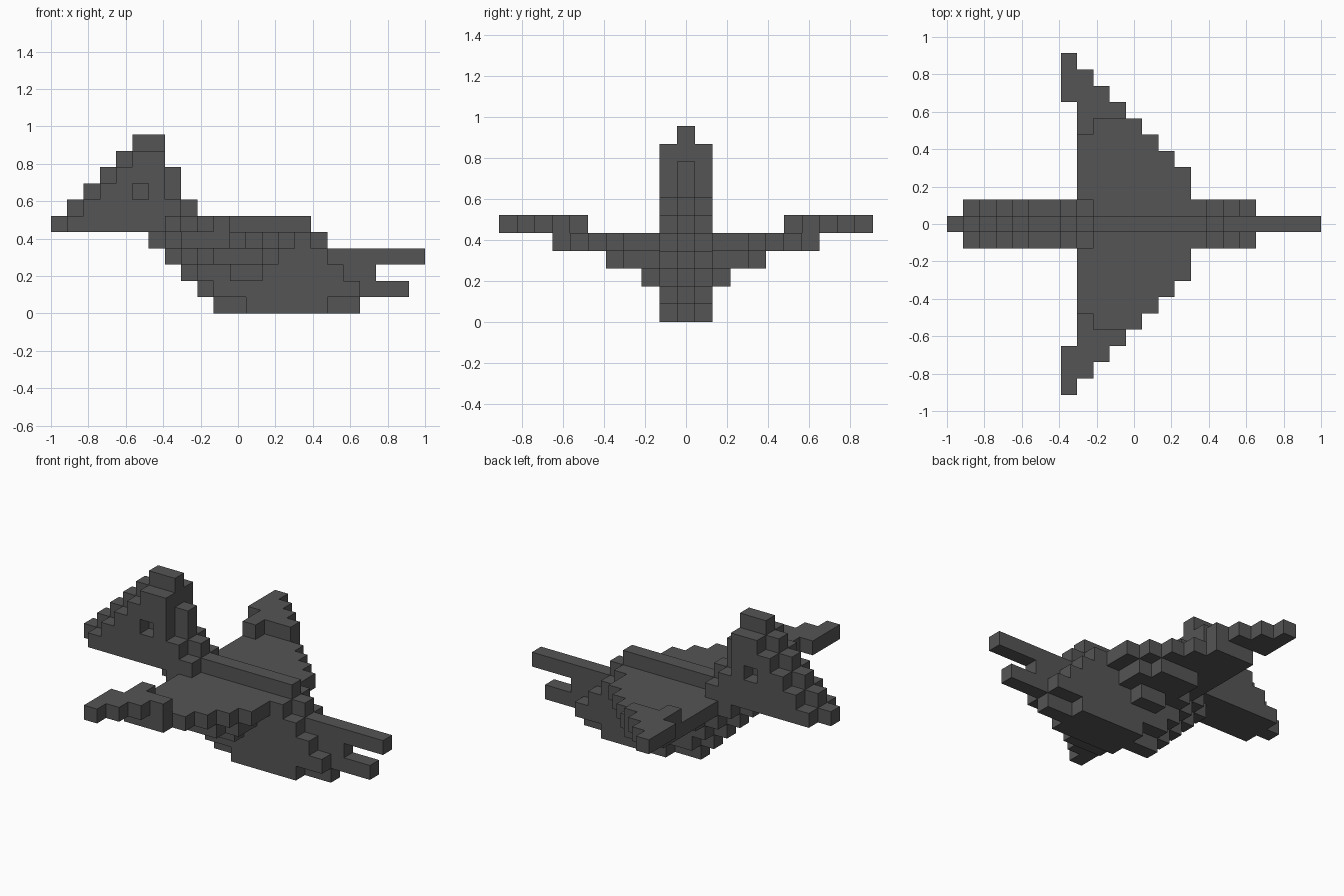
import bpy, bmesh
from mathutils import Vector

if "Cube" in bpy.data.objects:
    bpy.data.objects.remove(bpy.data.objects["Cube"])

S = 2 / 23  # size of one cube; grid is 23 long, 21 wide, 11 high

grey = bpy.data.materials.new("charcoal_grey")
grey.diffuse_color = (0.09, 0.09, 0.09, 1)
grey.use_nodes = True
grey.node_tree.nodes["Principled BSDF"].inputs["Base Color"].default_value = grey.diffuse_color


def cells(j, rows):
    """Cubes in the slice at +-j: rows are (height, first x, last x)."""
    return {(i, s, k) for k, a, b in rows for i in range(a, b + 1) for s in (j, -j)}


# Head, ridge, hull and forked tail on the centre line
centre = cells(0, [(0, 10, 18), (1, 9, 21), (2, 8, 19), (3, 7, 22), (4, 6, 16), (5, 0, 15),
                   (6, 1, 8), (7, 2, 7), (8, 3, 7), (9, 4, 6), (10, 5, 6)])

# Slices on both sides of the centre, with eye sockets cut in the head
flanks = cells(1, [(0, 12, 16), (1, 10, 18), (2, 9, 17), (3, 8, 16), (4, 7, 15), (5, 1, 8),
                   (6, 2, 7), (7, 3, 6), (8, 4, 6), (9, 5, 6)])
flanks -= cells(1, [(7, 5, 5)])

# Swept wing panels with stepped undersides
wings = set()
for j in range(2, 8):
    wings |= cells(j, [(4, 8, min(14, 17 - j))])
wings |= cells(2, [(2, 11, 12), (3, 9, 13)])
wings |= cells(3, [(3, 10, 13)]) | cells(4, [(3, 10, 12)])

# Raised wing tips
tips = cells(6, [(5, 8, 8)]) | cells(7, [(5, 8, 10)])
for j in range(8, 11):
    tips |= cells(j, [(5, 7, 17 - j)])

solid = centre | flanks | wings | tips


def build(name, part):
    """Mesh made of the outward faces of a part's cubes."""
    bm = bmesh.new()
    for c in part:
        mid = Vector((c[0] - 11, c[1], c[2] + 0.5)) * S
        for axis in range(3):
            for sign in (1, -1):
                n = list(c)
                n[axis] += sign
                if tuple(n) in solid:
                    continue
                out, u, v = Vector(), Vector(), Vector()
                out[axis] = sign * S / 2
                u[(axis + 1) % 3] = S / 2
                v[(axis + 2) % 3] = sign * S / 2
                bm.faces.new([bm.verts.new(mid + out + a * u + b * v)
                              for a, b in ((-1, -1), (1, -1), (1, 1), (-1, 1))])
    bmesh.ops.remove_doubles(bm, verts=bm.verts, dist=0.001)
    mesh = bpy.data.meshes.new(name)
    bm.to_mesh(mesh)
    bm.free()
    mesh.materials.append(grey)
    bpy.context.collection.objects.link(bpy.data.objects.new(name, mesh))


build("centre_body", centre)
build("head_and_hull_sides", flanks)
build("wings", wings)
build("wing_tips", tips)
